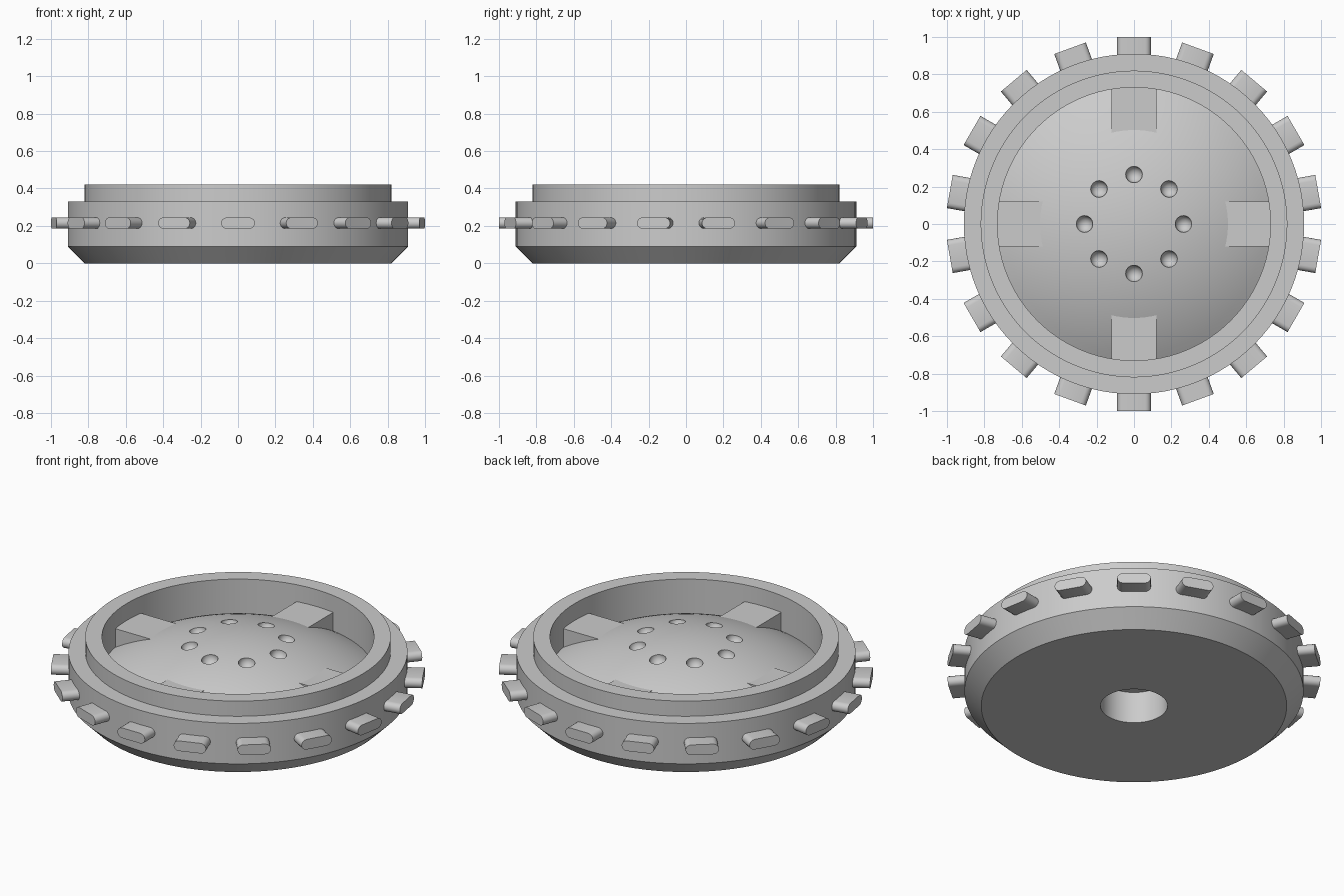
import bpy, bmesh
from math import sin, cos, pi, sqrt, radians
from mathutils import Matrix, Vector

if "Cube" in bpy.data.objects:
    bpy.data.objects.remove(bpy.data.objects["Cube"])

grey = bpy.data.materials.new("plain grey")
grey.use_nodes = True
COLOUR = (0.6, 0.6, 0.6, 1)
grey.diffuse_color = COLOUR
grey.node_tree.nodes["Principled BSDF"].inputs["Base Color"].default_value = COLOUR

DOME_R, DOME_TOP, WALL_R = 1.42, 0.412, 0.73


def dome_z(r):
    return DOME_TOP - DOME_R + sqrt(DOME_R ** 2 - r ** 2)


def make_object(name, bm):
    bmesh.ops.recalc_face_normals(bm, faces=bm.faces)
    mesh = bpy.data.meshes.new(name)
    bm.to_mesh(mesh)
    bm.free()
    mesh.materials.append(grey)
    obj = bpy.data.objects.new(name, mesh)
    bpy.context.collection.objects.link(obj)
    return obj


def activate(obj):
    bpy.ops.object.select_all(action='DESELECT')
    obj.select_set(True)
    bpy.context.view_layer.objects.active = obj


def shade(obj):
    activate(obj)
    bpy.ops.object.shade_smooth_by_angle(angle=radians(30))


def prism(bm, points, direction):
    """Extrude a closed outline along a direction."""
    face = bm.faces.new([bm.verts.new(p) for p in points])
    out = bmesh.ops.extrude_face_region(bm, geom=[face])
    moved = [g for g in out["geom"] if isinstance(g, bmesh.types.BMVert)]
    bmesh.ops.translate(bm, verts=moved, vec=direction)


# Body: blind hub bore, chamfered drum, stepped rim and domed floor
profile = [(0, 0.187), (0.18, 0.187), (0.18, 0), (0.82, 0), (0.91, 0.09),
           (0.91, 0.33), (0.82, 0.33), (0.82, 0.42), (WALL_R, 0.42)]
RINGS = 18
for i in range(RINGS + 1):
    r = WALL_R * (1 - i / RINGS)
    profile.append((r, dome_z(r)))
bm = bmesh.new()
verts = [bm.verts.new((r, 0, z)) for r, z in profile]
edges = [bm.edges.new(pair) for pair in zip(verts, verts[1:])]
bmesh.ops.spin(bm, geom=verts + edges, cent=(0, 0, 0), axis=(0, 0, 1),
               angle=2 * pi, steps=96)
bmesh.ops.remove_doubles(bm, verts=bm.verts, dist=1e-4)
bmesh.ops.dissolve_degenerate(bm, edges=bm.edges, dist=1e-5)
body = make_object("body", bm)

# Ring of eight round dimples in the dome
bm = bmesh.new()
for i in range(8):
    a = i * pi / 4
    place = Matrix.Translation((0.265 * cos(a), 0.265 * sin(a), dome_z(0.265)))
    bmesh.ops.create_uvsphere(bm, u_segments=24, v_segments=13, radius=0.045, matrix=place)
cutter = make_object("dimple_cutter", bm)
cutter.hide_render = True
cut = body.modifiers.new("dimples", 'BOOLEAN')
cut.operation = 'DIFFERENCE'
cut.solver = 'EXACT'
cut.object = cutter
activate(body)
bpy.ops.object.modifier_apply(modifier=cut.name)
bpy.data.objects.remove(cutter)
shade(body)

# Four flat-topped blocks between the dome and the wall
bm = bmesh.new()
for i in range(4):
    turn = Matrix.Rotation(i * pi / 2, 3, 'Z')
    outline = [turn @ Vector(p) for p in
               ((0.44, -0.12, 0.19), (0.75, -0.12, 0.19), (0.75, 0.12, 0.19), (0.44, 0.12, 0.19))]
    prism(bm, outline, (0, 0, 0.13))
shade(make_object("inner_blocks", bm))

# Eighteen rounded pegs around the outside
bm = bmesh.new()
HALF, RAD, STEPS = 0.06, 0.03, 8
for i in range(18):
    turn = Matrix.Rotation(pi / 2 + i * pi / 9, 3, 'Z')
    outline = []
    for side in (1, -1):
        for k in range(STEPS + 1):
            a = pi * k / STEPS - pi / 2
            outline.append(turn @ Vector((0.87, side * (HALF + RAD * cos(a)),
                                          0.215 + side * RAD * sin(a))))
    prism(bm, outline, turn @ Vector((0.13, 0, 0)))
shade(make_object("outer_pegs", bm))
